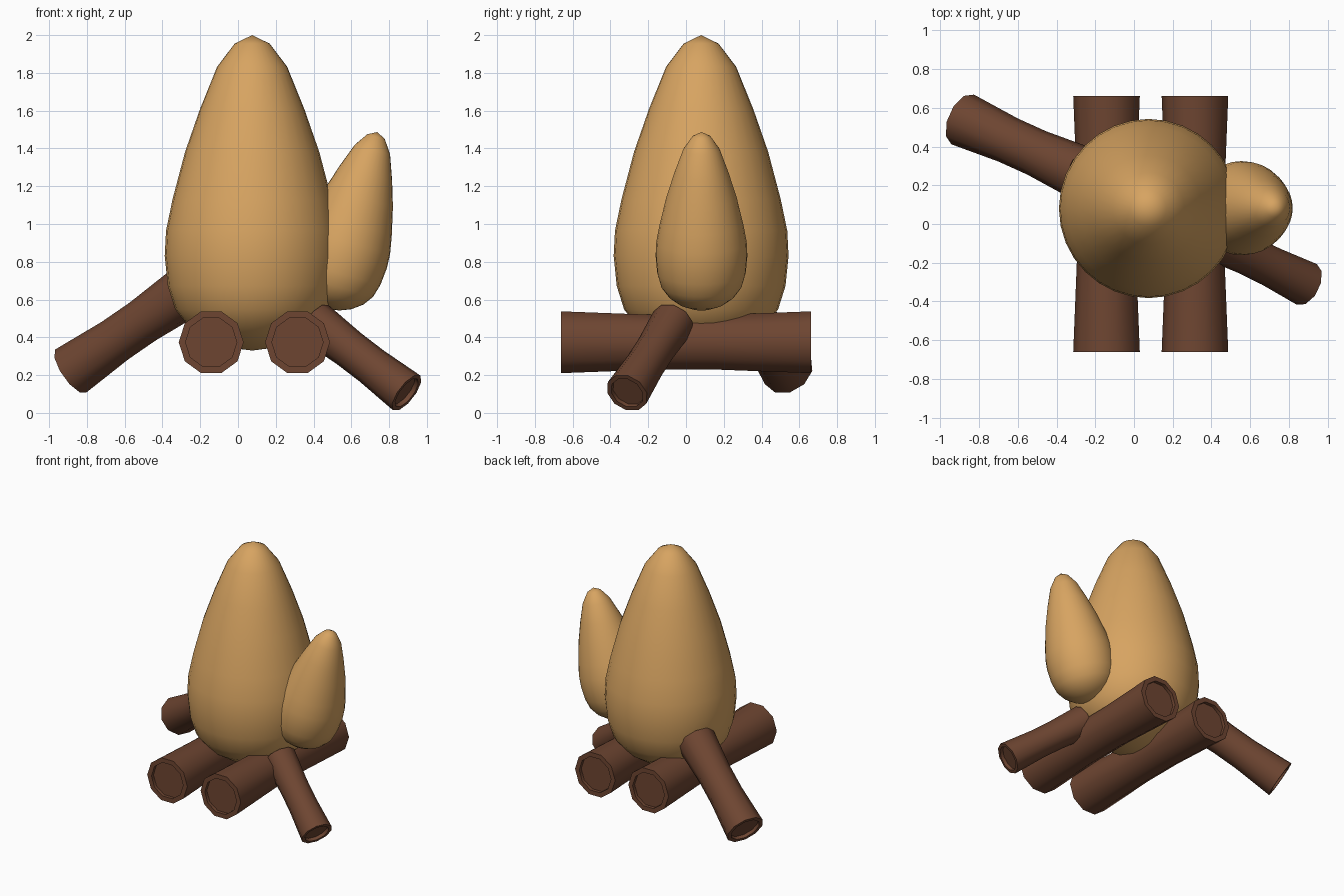
import bpy, bmesh, math
from mathutils import Vector

if "Cube" in bpy.data.objects:
    bpy.data.objects.remove(bpy.data.objects["Cube"])


def material(name, color):
    m = bpy.data.materials.new(name)
    m.diffuse_color = (*color, 1)
    m.use_nodes = True
    m.node_tree.nodes["Principled BSDF"].inputs["Base Color"].default_value = m.diffuse_color
    return m


FLAME = material("flame_amber", (0.68, 0.37, 0.12))
WOOD = material("wood_brown", (0.155, 0.06, 0.031))


def lathe(name, profile, sides, start, end, mat, angle):
    """Spin (radius, height 0..1) points about the axis running from start to end."""
    start, end = Vector(start), Vector(end)
    axis = end - start
    length = axis.length
    bm = bmesh.new()
    rings = []
    for r, t in profile:
        if r == 0:
            rings.append([bm.verts.new((0, 0, t * length))] * sides)
        else:
            rings.append([bm.verts.new((r * math.cos(2 * math.pi * i / sides),
                                        r * math.sin(2 * math.pi * i / sides),
                                        t * length)) for i in range(sides)])
    for a, b in zip(rings, rings[1:]):
        for i in range(sides):
            j = (i + 1) % sides
            bm.faces.new(dict.fromkeys((a[i], a[j], b[j], b[i])))
    bmesh.ops.recalc_face_normals(bm, faces=bm.faces)
    mesh = bpy.data.meshes.new(name)
    bm.to_mesh(mesh)
    bm.free()
    mesh.materials.append(mat)
    ob = bpy.data.objects.new(name, mesh)
    bpy.context.collection.objects.link(ob)
    ob.location = start
    ob.rotation_euler = axis.to_track_quat('Z', 'Y').to_euler()
    bpy.ops.object.select_all(action='DESELECT')
    ob.select_set(True)
    bpy.context.view_layer.objects.active = ob
    bpy.ops.object.shade_smooth_by_angle(angle=math.radians(angle))
    return ob


def flame(name, start, end, radius):
    # Teardrop: round base, widest at 30 percent, narrow tip
    shape = [(0, 0), (0.25, 0.009), (0.5, 0.034), (0.72, 0.075), (0.88, 0.13),
             (0.965, 0.205), (1, 0.30), (0.985, 0.38), (0.91, 0.48), (0.767, 0.63),
             (0.596, 0.766), (0.40, 0.90), (0.20, 0.973), (0, 1)]
    lathe(name, [(r * radius, t) for r, t in shape], 32, start, end, FLAME, 80)


def log(name, start, end, radius, waist):
    # Ten-sided log with a slim waist and recessed ends
    d = 0.025 / (Vector(end) - Vector(start)).length
    inner = 0.79 * radius
    half = [(0, d), (inner, d), (inner, 0), (radius, 0), (waist, 0.38)]
    lathe(name, half + [(r, 1 - t) for r, t in reversed(half)], 10, start, end, WOOD, 40)


# Flames
flame("main_flame", (0.075, 0.08, 0.33), (0.075, 0.08, 2.0), 0.463)
flame("side_flame", (0.475, 0.082, 0.55), (0.738, 0.082, 1.487), 0.243)

# Two parallel base logs
for side, x in (("left", -0.142), ("right", 0.315)):
    log(side + "_base_log", (x, -0.662, 0.374), (x, 0.662, 0.374), 0.172, 0.152)

# Leaning logs
log("left_leaning_log", (-0.885, 0.54, 0.222), (-0.27, 0.262, 0.645), 0.141, 0.122)
log("right_leaning_log", (0.893, -0.312, 0.106), (0.405, -0.07, 0.48), 0.117, 0.104)
